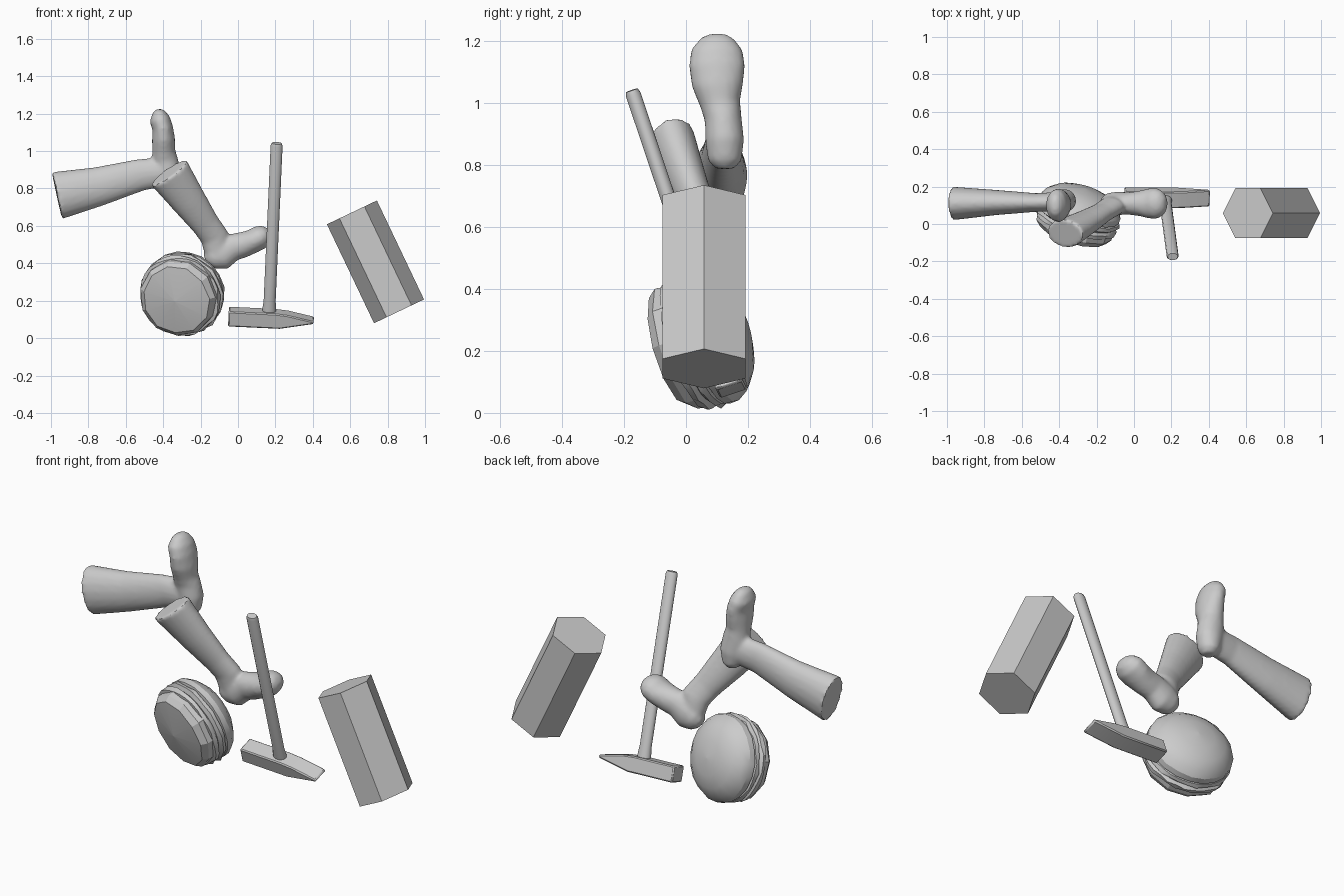
import bpy, bmesh, math, random
from mathutils import Vector

if "Cube" in bpy.data.objects:
    bpy.data.objects.remove(bpy.data.objects["Cube"])

random.seed(4)
Y = Vector((0, 1, 0))


def add_object(name, bm, angle=30):
    bmesh.ops.recalc_face_normals(bm, faces=bm.faces)
    me = bpy.data.meshes.new(name)
    bm.to_mesh(me)
    bm.free()
    ob = bpy.data.objects.new(name, me)
    bpy.context.collection.objects.link(ob)
    shade(ob, angle)
    return ob


def shade(ob, angle):
    bpy.ops.object.select_all(action='DESELECT')
    ob.select_set(True)
    bpy.context.view_layer.objects.active = ob
    bpy.ops.object.shade_smooth_by_angle(angle=math.radians(angle))


def tube(bm, stations, sides=18, jitter=0.0):
    """Closed loft of ellipses: (x, y, z, in-plane radius, sideways radius)."""
    pts = [Vector(s[:3]) for s in stations]
    rings = []
    for i, s in enumerate(stations):
        t = (pts[min(i + 1, len(pts) - 1)] - pts[max(i - 1, 0)]).normalized()
        side = (Y - t * t.dot(Y)).normalized()
        flat = side.cross(t)
        ring = []
        for k in range(sides):
            ang = 2 * math.pi * k / sides
            r = 1 + random.uniform(-jitter, jitter)
            ring.append(bm.verts.new(pts[i] + flat * (s[3] * r * math.cos(ang))
                                     + side * (s[4] * r * math.sin(ang))))
        rings.append(ring)
    for a, b in zip(rings, rings[1:]):
        for k in range(sides):
            j = (k + 1) % sides
            bm.faces.new((a[k], a[j], b[j], b[k]))
    bm.faces.new(rings[0])
    bm.faces.new(rings[-1][::-1])


def leg(name, shin, foot):
    bm = bmesh.new()
    tube(bm, shin)
    tube(bm, foot)
    ob = add_object(name, bm)
    rm = ob.modifiers.new("Blend", 'REMESH')
    rm.mode = 'VOXEL'
    rm.voxel_size = 0.011
    sm = ob.modifiers.new("Soften", 'SMOOTH')
    sm.iterations = 5
    for m in ("Blend", "Soften"):
        bpy.ops.object.modifier_apply(modifier=m)
    shade(ob, 40)


# Upper leg piece: shin lies sideways, toes point up
leg("upper_leg",
    [(-.968, .11, .762, .129, .09), (-.74, .115, .812, .105, .068),
     (-.52, .115, .873, .086, .05), (-.42, .118, .885, .08, .053),
     (-.355, .12, .885, .06, .05)],
    [(-.372, .125, .788, .03, .03), (-.372, .125, .815, .052, .055),
     (-.375, .125, .88, .068, .063), (-.39, .12, .95, .07, .06),
     (-.397, .11, 1.0, .062, .066), (-.398, .102, 1.06, .062, .084),
     (-.402, .1, 1.12, .056, .091), (-.418, .1, 1.17, .056, .085),
     (-.422, .102, 1.21, .034, .055), (-.424, .102, 1.224, .015, .025)])

# Lower leg piece: shin slants down, toes point right
leg("lower_leg",
    [(-.37, -.052, .885, .117, .08), (-.257, .01, .725, .093, .064),
     (-.172, .06, .607, .076, .052), (-.125, .09, .54, .077, .053),
     (-.11, .105, .46, .07, .055), (-.1, .11, .42, .05, .045)],
    [(-.172, .11, .415, .03, .03), (-.142, .11, .43, .066, .055),
     (-.09, .11, .448, .086, .063), (-.03, .11, .485, .074, .06),
     (.03, .11, .5, .069, .068), (.08, .11, .518, .064, .081),
     (.12, .11, .54, .065, .083), (.15, .11, .56, .05, .065),
     (.168, .11, .572, .022, .03)])

# Hammer handle
eye = Vector((.165, .14, .105))
tip = Vector((.207, -.175, 1.042))
bm = bmesh.new()
tube(bm, [(*eye.lerp(tip, f), a, b) for f, a, b in
          ((0, .036, .028), (.06, .036, .028), (.1, .032, .025),
           (.985, .032, .025), (1, .027, .02))], 14)
add_object("hammer_handle", bm, 40)

# Hammer head: side profile extruded across its width
up = (tip - eye).normalized()
along = Vector((1, -.02, 0))
along = (along - up * along.dot(up)).normalized()
across = up.cross(along)
profile = [(-.216, -.042), (.06, -.042), (.24, -.006), (.24, .008),
           (.1, .036), (.03, .042), (-.216, .042)]
bm = bmesh.new()
face = bm.faces.new([bm.verts.new(eye + along * s + up * h - across * .046)
                     for s, h in profile])
new = bmesh.ops.extrude_face_region(bm, geom=[face])["geom"]
bmesh.ops.translate(bm, vec=across * .092,
                    verts=[v for v in new if isinstance(v, bmesh.types.BMVert)])
head = add_object("hammer_head", bm)
bev = head.modifiers.new("Bevel", 'BEVEL')
bev.width = .006
bev.segments = 1

# Hexagonal bar
bm = bmesh.new()
tube(bm, [(.861, .058, .143, .148, .154), (.609, .058, .672, .148, .154)], 6)
add_object("hex_bar", bm)

# Round bun with filling, stacked along a tilted axis
centre = Vector((-.302, .04, .232))
axis = Vector((-.28, -.91, -.28)).normalized()


def disc(name, rows, sides, jitter, angle):
    bm = bmesh.new()
    tube(bm, [(*(centre + axis * t), r, r) for r, t in rows], sides, jitter)
    add_object(name, bm, angle)


disc("flat_bun", [(.19, .01), (.212, .035), (.21, .07), (.185, .1), (.001, .128)],
     11, .02, 15)
disc("filling", [(.19, -.035), (.222, -.025), (.226, -.005), (.203, .008),
                 (.222, .02), (.218, .04), (.19, .045)], 30, .03, 30)
disc("domed_bun", [(.19, -.02), (.224, -.035), (.222, -.065), (.2, -.098),
                   (.155, -.13), (.09, -.152), (.001, -.162)], 20, .012, 25)
